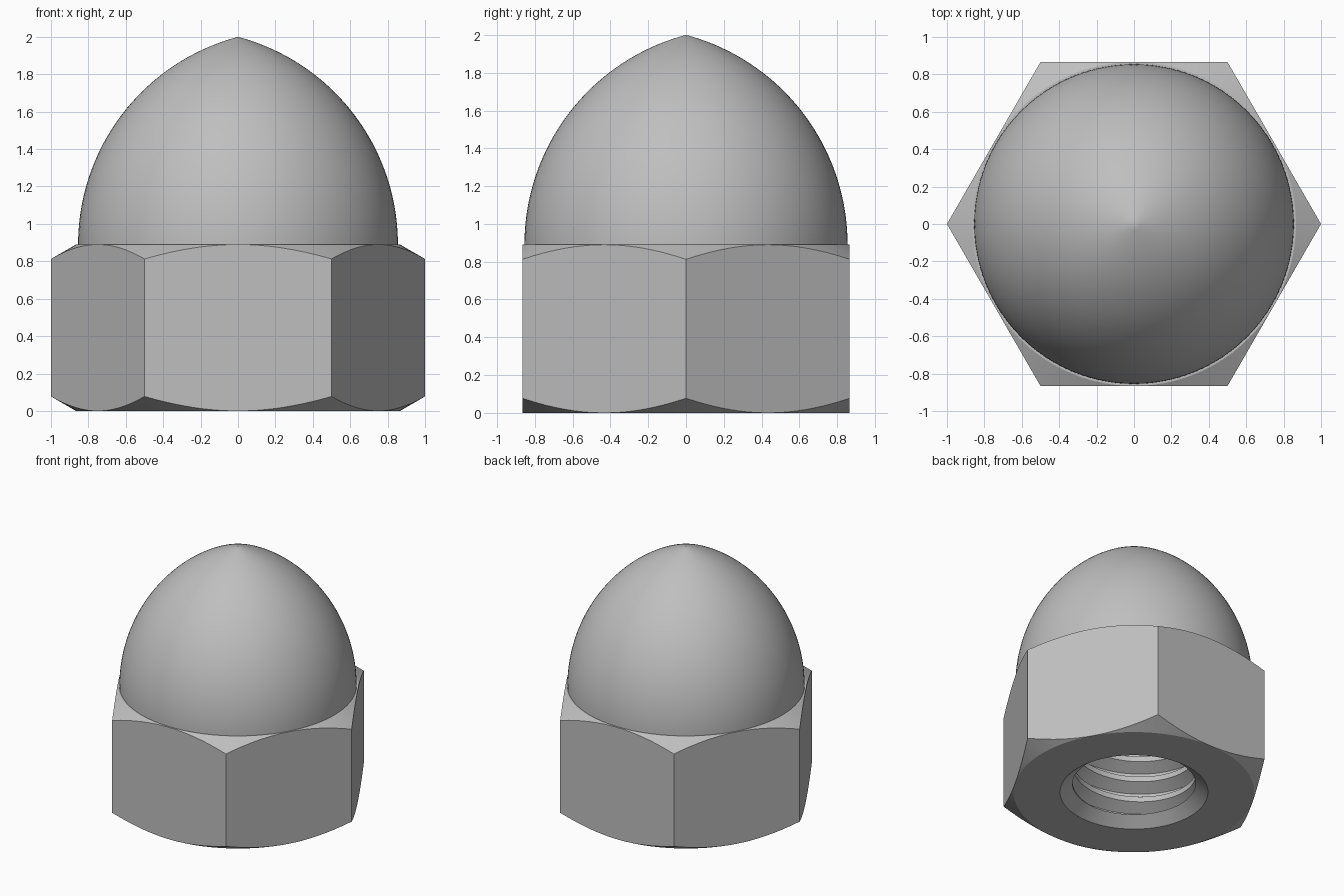
import bpy, bmesh, math

cube = bpy.data.objects.get("Cube")
if cube:
    bpy.data.objects.remove(cube, do_unlink=True)

N = 96                               # columns round the axis
FLAT = math.sqrt(3) / 2              # half width across the flats
HEX_TOP = 0.89
DOME_R = 0.855
CHAMFER = math.tan(math.radians(30))
MINOR, MAJOR, PITCH = 0.443, 0.533, 0.167
SINK, BORE_TOP = 0.07, 1.45

steel = bpy.data.materials.new("grey steel")
steel.use_nodes = True
grey = (0.52, 0.52, 0.52, 1)
steel.diffuse_color = grey
steel.node_tree.nodes["Principled BSDF"].inputs["Base Color"].default_value = grey


def skin(name, rows, closed):
    """Join rows of points with quads and shade them smooth up to sharp edges."""
    bm = bmesh.new()
    grid = [[bm.verts.new(p) for p in row] for row in rows]
    count = len(rows[0])
    for a, b in zip(grid, grid[1:]):
        for j in range(count if closed else count - 1):
            k = (j + 1) % count
            bm.faces.new((a[j], a[k], b[k], b[j]))
    bmesh.ops.remove_doubles(bm, verts=bm.verts, dist=0.0002)
    mesh = bpy.data.meshes.new(name)
    bm.to_mesh(mesh)
    bm.free()
    mesh.materials.append(steel)
    ob = bpy.data.objects.new(name, mesh)
    bpy.context.collection.objects.link(ob)
    bpy.ops.object.select_all(action='DESELECT')
    ob.select_set(True)
    bpy.context.view_layer.objects.active = ob
    bpy.ops.object.shade_smooth_by_angle(angle=math.radians(20))
    return ob


def point(r, angle, z):
    return (r * math.cos(angle), r * math.sin(angle), z)


def ring(r, z):
    return [point(r, math.tau * j / N, z) for j in range(N)]


def hex_ring(top):
    """Outline of the hexagon where the conical chamfer cuts it."""
    row = []
    for j in range(N):
        angle = math.tau * j / N
        r = FLAT / math.cos(angle % (math.pi / 3) - math.pi / 6)
        drop = (r - FLAT) * CHAMFER
        row.append(point(r, angle, HEX_TOP - drop if top else drop))
    return row


# Hexagon with countersunk mouth and chamfered ends
skin("hex_body", [ring(MINOR, SINK), ring(MAJOR, 0), ring(FLAT, 0),
                  hex_ring(False), hex_ring(True),
                  ring(FLAT, HEX_TOP), ring(DOME_R, HEX_TOP)], True)

# Pointed dome: an arc whose centre lies beyond the axis
rise = 2 - HEX_TOP
offset = (rise ** 2 - DOME_R ** 2) / (2 * DOME_R)
radius = DOME_R + offset
sweep = math.atan2(rise, offset)
steps = 40
skin("dome", [ring(max(0, radius * math.cos(sweep * i / steps) - offset),
                   HEX_TOP + radius * math.sin(sweep * i / steps))
              for i in range(steps + 1)], True)

# Right-handed internal thread, one helical strip per profile edge
turns = math.ceil((BORE_TOP - SINK) / PITCH) + 1
profile = [(1, MINOR), (0.69, MAJOR), (0.56, MAJOR), (0.25, MINOR), (0, MINOR)]
rows = []
for part, r in profile:
    row = []
    for j in range(turns * N + 1):
        z = SINK + PITCH * (j / N + part - 1)
        row.append(point(r, math.tau * j / N, min(max(z, SINK), BORE_TOP)))
    rows.append(row)
skin("bore_thread", rows, False)

# Conical end of the blind bore
skin("bore_end", [ring(0, BORE_TOP + 0.15), ring(MAJOR, BORE_TOP)], True)
